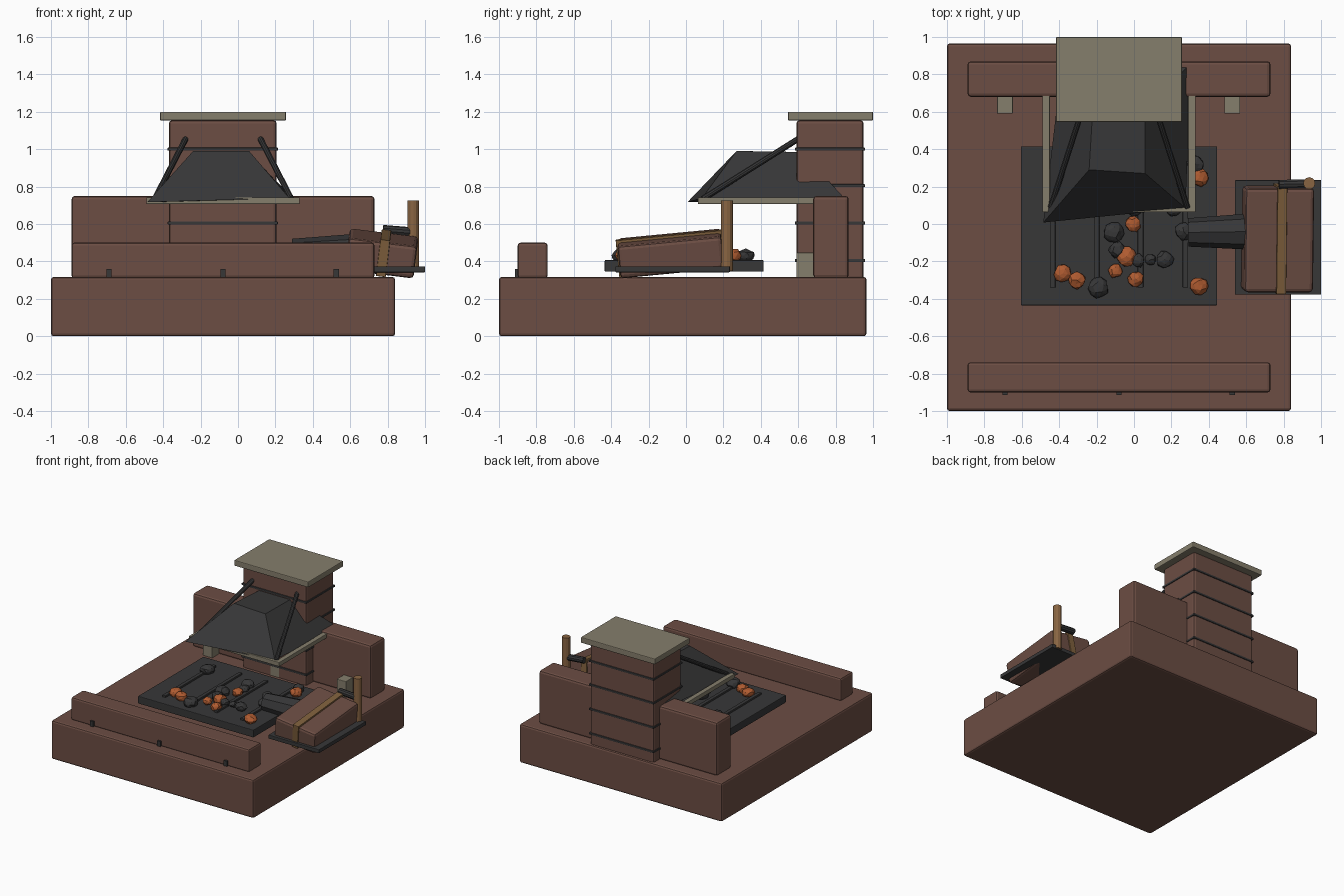
import bpy, bmesh, math, random
from mathutils import Vector, Euler

if "Cube" in bpy.data.objects:
    bpy.data.objects.remove(bpy.data.objects["Cube"])

random.seed(4)


def material(name, rgb):
    m = bpy.data.materials.new(name)
    m.diffuse_color = (*rgb, 1)
    m.use_nodes = True
    m.node_tree.nodes["Principled BSDF"].inputs["Base Color"].default_value = m.diffuse_color
    return m


BRICK = material("brick_brown", (0.15, 0.075, 0.057))
IRON = material("dark_iron", (0.038, 0.038, 0.039))
STONE = material("pale_stone", (0.235, 0.21, 0.15))
EMBER = material("ember_orange", (0.43, 0.105, 0.03))
LEATHER = material("tan_strap", (0.21, 0.115, 0.045))
WOOD = material("handle_wood", (0.25, 0.13, 0.055))


def finish(name, bm, mat, bevel=0.0):
    bmesh.ops.recalc_face_normals(bm, faces=bm.faces)
    me = bpy.data.meshes.new(name)
    bm.to_mesh(me)
    bm.free()
    me.materials.append(mat)
    ob = bpy.data.objects.new(name, me)
    bpy.context.collection.objects.link(ob)
    if bevel:
        b = ob.modifiers.new("bevel", 'BEVEL')
        b.width, b.segments = bevel, 2
    return ob


def box(name, lo, hi, mat, bevel=0.0, rot=None):
    """Box between two corners, optionally turned about its centre."""
    lo, hi = Vector(lo), Vector(hi)
    bm = bmesh.new()
    bmesh.ops.create_cube(bm, size=1)
    for v in bm.verts:
        v.co = Vector(a * b for a, b in zip(v.co, hi - lo))
    ob = finish(name, bm, mat, bevel)
    ob.location = (lo + hi) / 2
    if rot:
        ob.rotation_euler = rot
    return ob


def rod(name, a, b, r1, r2, mat, sides=12):
    """Straight or tapered rod from point a to point b."""
    a, b = Vector(a), Vector(b)
    bm = bmesh.new()
    bmesh.ops.create_cone(bm, cap_ends=True, segments=sides, radius1=r1,
                          radius2=r2, depth=(b - a).length)
    ob = finish(name, bm, mat)
    ob.location = (a + b) / 2
    ob.rotation_euler = (b - a).to_track_quat('Z', 'Y').to_euler()
    return ob


def coal(name, x, y, r, mat):
    """Lumpy faceted coal lying on the fire bed."""
    bm = bmesh.new()
    bmesh.ops.create_icosphere(bm, subdivisions=2, radius=r)
    for v in bm.verts:
        v.co *= random.uniform(0.9, 1.12)
        v.co.z *= 0.75
    ob = finish(name, bm, mat)
    ob.location = (x, y, 0.432)
    ob.rotation_euler = (0, 0, random.uniform(0, 6))


# Brick base and low walls
box("base", (-1, -1, 0), (0.84, 0.965, 0.317), BRICK, 0.015)
box("front_wall", (-0.89, -0.9, 0.31), (0.73, -0.74, 0.5), BRICK, 0.015)
box("back_wall", (-0.89, 0.68, 0.31), (0.73, 0.87, 0.75), BRICK, 0.018)

# Iron pegs on the front wall, stone blocks along the back wall
for x in (-0.69, -0.08, 0.525):
    box("wall_peg", (x - 0.014, -0.915, 0.31), (x + 0.014, -0.89, 0.36), IRON)
    box("stone_block", (x - 0.042, 0.59, 0.31), (x + 0.042, 0.69, 0.447), STONE, 0.004)

# Chimney, iron bands and stone cap
box("chimney", (-0.37, 0.59, 0.3), (0.207, 0.95, 1.155), BRICK, 0.018)
for z in (0.405, 0.605, 0.805, 1.0):
    box("chimney_band", (-0.376, 0.583, z - 0.008), (0.213, 0.957, z + 0.008), IRON, 0.003)
box("chimney_cap", (-0.417, 0.545, 1.153), (0.257, 1.0, 1.2), STONE, 0.006)

# Uneven sheet-iron hood
bm = bmesh.new()
low = [bm.verts.new(c) for c in ((-0.485, 0.008, 0.717), (0.275, 0.085, 0.738),
                                 (0.305, 0.86, 0.724), (-0.39, 0.82, 0.724))]
top = [bm.verts.new(c) for c in ((-0.24, 0.29, 0.99), (0.06, 0.27, 0.99),
                                 (0.06, 0.62, 0.985), (-0.22, 0.62, 0.985))]
bm.faces.new(low)
bm.faces.new(top)
for i in range(4):
    j = (i + 1) % 4
    bm.faces.new((low[i], low[j], top[j], top[i]))
finish("hood", bm, IRON)

# Stone frame under the hood and the two stay rods
box("frame_front", (-0.49, 0.063, 0.707), (0.33, 0.105, 0.742), STONE, 0.004)
for x in (-0.49, 0.29):
    box("frame_side", (x, 0.063, 0.707), (x + 0.04, 0.69, 0.742), STONE, 0.004)
for s in (-1, 1):
    rod("hood_stay", (-0.08 + s * 0.365, 0.09, 0.735), (-0.08 + s * 0.2, 0.6, 1.055),
        0.016, 0.016, IRON, 10)

# Fire bed with grate bars
box("fire_bed", (-0.605, -0.435, 0.345), (0.445, 0.415, 0.407), IRON, 0.005)
for x in (-0.435, -0.2, 0.035, 0.275):
    box("grate_bar", (x - 0.015, -0.34, 0.4), (x + 0.015, 0.32, 0.422), IRON, 0.004)

# Coals
for x, y, r in ((-0.38, -0.265, 0.047), (-0.305, -0.3, 0.047), (-0.1, -0.25, 0.038),
                (-0.04, -0.175, 0.052), (0.01, -0.295, 0.042), (-0.005, 0, 0.042),
                (0.345, -0.33, 0.048), (0.35, 0.25, 0.048)):
    coal("ember", x, y, r, EMBER)
for x, y, r in ((-0.11, -0.045, 0.054), (-0.19, -0.34, 0.054), (-0.09, -0.14, 0.044),
                (0.02, -0.195, 0.036), (0.09, -0.19, 0.03), (0.165, -0.19, 0.046),
                (0.265, -0.04, 0.046), (0, 0.08, 0.04), (0.21, 0.08, 0.04),
                (-0.42, 0.2, 0.055), (-0.02, 0.16, 0.05), (0.33, 0.32, 0.045)):
    coal("dead_coal", x, y, r, IRON)

# Bellows: board, tilted leather body, strap
box("bellows_board", (0.54, -0.378, 0.342), (1.0, 0.235, 0.373), IRON, 0.004)
tilt = Euler((math.radians(5.5), math.radians(7), 0))
box("bellows_body", (0.583, -0.36, 0.355), (0.953, 0.2, 0.53), BRICK, 0.02, tilt)
box("bellows_strap", (0.753, -0.368, 0.345), (0.805, 0.21, 0.543), LEATHER, 0.004, tilt)

# Bellows nozzle, upright handle and crossbar
rod("bellows_nozzle", (0.64, -0.04, 0.45), (0.29, -0.045, 0.445), 0.098, 0.076, IRON, 8)
rod("handle_post", (0.937, 0.218, 0.35), (0.937, 0.218, 0.725), 0.032, 0.032, WOOD, 12)
rod("handle_crossbar", (0.775, 0.212, 0.57), (0.935, 0.215, 0.557), 0.025, 0.025, IRON, 10)
